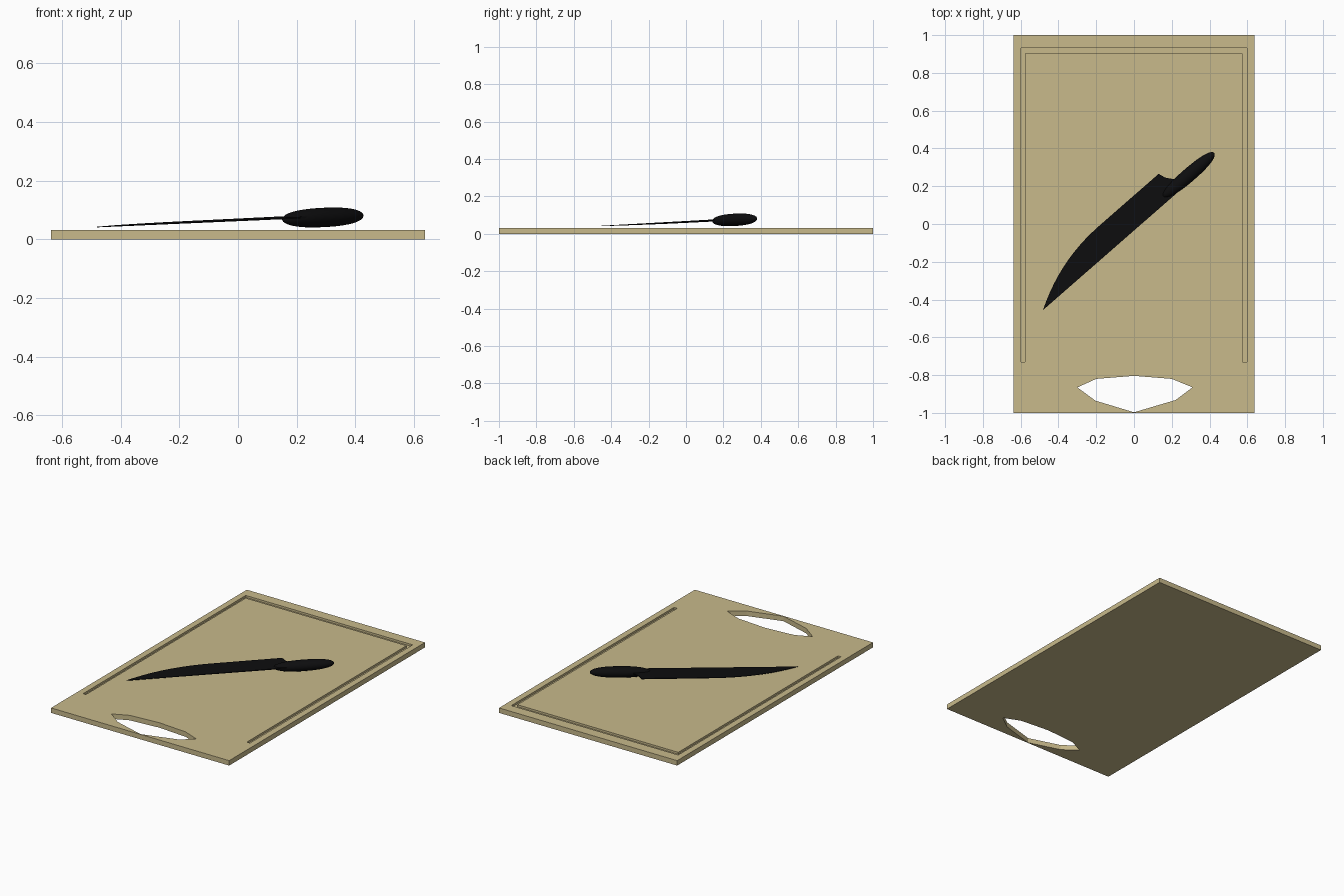
import bpy, bmesh, math
from mathutils import Vector

if "Cube" in bpy.data.objects:
    bpy.data.objects.remove(bpy.data.objects["Cube"])


def material(name, rgb):
    m = bpy.data.materials.new(name)
    m.diffuse_color = (*rgb, 1)
    m.use_nodes = True
    m.node_tree.nodes["Principled BSDF"].inputs["Base Color"].default_value = m.diffuse_color
    return m


WOOD = material("pale_wood", (0.58, 0.49, 0.26))
BLACK = material("black", (0.004, 0.004, 0.0045))


def finish(name, bm, mat):
    bmesh.ops.recalc_face_normals(bm, faces=bm.faces)
    me = bpy.data.meshes.new(name)
    bm.to_mesh(me)
    bm.free()
    me.materials.append(mat)
    ob = bpy.data.objects.new(name, me)
    bpy.context.collection.objects.link(ob)
    return ob


def prism(name, outline, z0, z1, mat):
    bm = bmesh.new()
    face = bm.faces.new([bm.verts.new((x, y, z0)) for x, y in outline])
    ext = bmesh.ops.extrude_face_region(bm, geom=[face])
    for v in ext["geom"]:
        if isinstance(v, bmesh.types.BMVert):
            v.co.z = z1
    return finish(name, bm, mat)


def cut(target, cutter):
    cutter.hide_render = True
    cutter.hide_set(True)
    mod = target.modifiers.new(cutter.name, "BOOLEAN")
    mod.operation = "DIFFERENCE"
    mod.solver = "EXACT"
    mod.object = cutter
    bpy.context.view_layer.objects.active = target
    bpy.ops.object.modifier_apply(modifier=mod.name)
    bpy.data.objects.remove(cutter)


# Board with a grip hole and a U-shaped juice groove
T = 0.032
board = prism("cutting_board", [(-0.637, -1), (0.637, -1), (0.637, 1), (-0.637, 1)], 0, T, WOOD)
hole = [(-0.3, -0.865), (-0.2, -0.82), (0, -0.804), (0.2, -0.82),
        (0.31, -0.865), (0.22, -0.932), (0, -0.997), (-0.205, -0.935)]
cut(board, prism("grip_hole", hole, -0.1, 0.1, WOOD))
groove = [(-0.597, -0.73), (-0.597, 0.932), (0.597, 0.932), (0.597, -0.73),
          (0.574, -0.73), (0.574, 0.902), (-0.576, 0.902), (-0.576, -0.73)]
cut(board, prism("juice_groove", groove, T - 0.013, 0.1, WOOD))

# Knife frame: u runs from tip to handle, n across the blade, w upward
U, N = Vector((0.753, 0.658, 0)), Vector((-0.658, 0.753, 0))


def knife_point(u, n, w):
    p = U * u + N * n
    p.z = 0.042 + 0.035 * (u + 0.662) + w
    return p


# Blade: straight lower side, curved upper side, stepped heel
TIP, HEEL, LOW = -0.662, 0.273, -0.026
outline = [(0.36, LOW), (TIP, LOW)]
for i in range(1, 25):
    u = TIP + (HEEL - TIP) * (i / 24) ** 1.5
    t = min(1, (u - TIP) / 0.53)
    outline.append((u, LOW + 0.14 * (1 - (1 - t) ** 2.2)))
outline += [(0.286, 0.076), (0.315, 0.04), (0.36, 0.03)]
bm = bmesh.new()
layers = []
for side in (-1, 1):
    layers.append([bm.verts.new(knife_point(u, n, side * (0.001 + 0.002 * (u - TIP))))
                   for u, n in outline])
    bm.faces.new(layers[-1])
for i in range(len(outline)):
    j = (i + 1) % len(outline)
    bm.faces.new([layers[0][i], layers[0][j], layers[1][j], layers[1][i]])
finish("knife_blade", bm, BLACK)

# Handle: rounded grip with a slightly slanted front end
bm = bmesh.new()
RINGS, SEG = 20, 24
START, END = 0.212, 0.567
rings = []
for i in range(1, RINGS):
    c = -math.cos(math.pi * i / RINGS)
    r = (1 - abs(c) ** 2.4) ** (1 / 2.2)
    u = (START + END) / 2 + c * (END - START) / 2
    ring = []
    for k in range(SEG):
        a = 2 * math.pi * k / SEG
        n = 0.037 * r * math.cos(a)
        slant = -0.4 * n * (1 - c) / 2
        ring.append(bm.verts.new(knife_point(u + slant, 0.004 + n, 0.033 * r * math.sin(a) - 0.004)))
    rings.append(ring)
for a, b in zip(rings, rings[1:]):
    for k in range(SEG):
        m = (k + 1) % SEG
        bm.faces.new([a[k], a[m], b[m], b[k]])
for ring, u in ((rings[0], START), (rings[-1], END)):
    pole = bm.verts.new(knife_point(u, 0.004, -0.004))
    for k in range(SEG):
        bm.faces.new([ring[k], ring[(k + 1) % SEG], pole])
handle = finish("knife_handle", bm, BLACK)
bpy.ops.object.select_all(action="DESELECT")
handle.select_set(True)
bpy.context.view_layer.objects.active = handle
bpy.ops.object.shade_smooth_by_angle()
